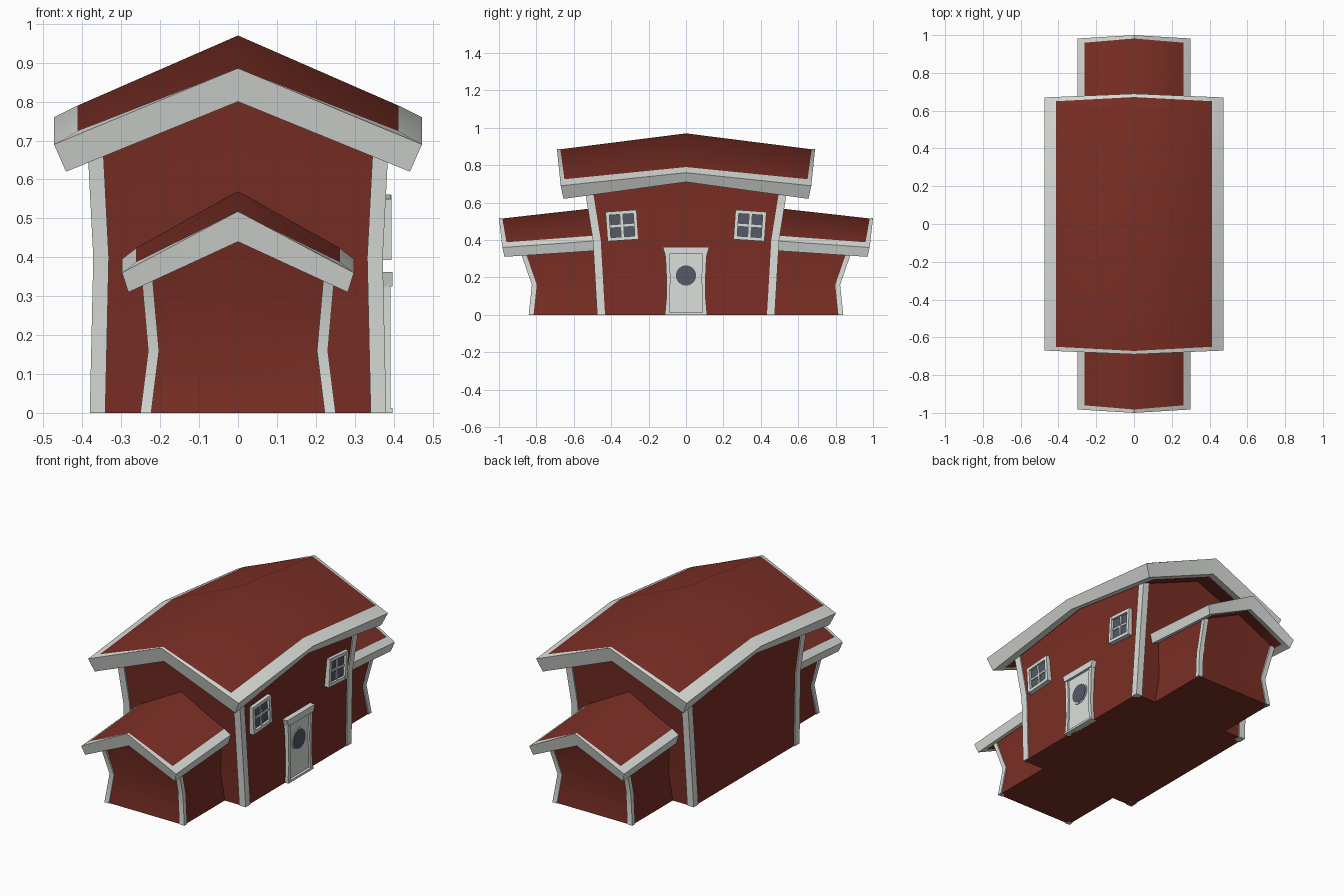
import bpy, bmesh, math
from mathutils import Matrix, Vector

if "Cube" in bpy.data.objects:
    bpy.data.objects.remove(bpy.data.objects["Cube"])


def material(name, rgb):
    m = bpy.data.materials.new(name)
    m.diffuse_color = (*rgb, 1)
    m.use_nodes = True
    m.node_tree.nodes["Principled BSDF"].inputs["Base Color"].default_value = m.diffuse_color
    return m


RED = material("barn red", (0.195, 0.028, 0.018))
WHITE = material("trim white", (0.71, 0.74, 0.70))
GLASS = material("slate glass", (0.09, 0.10, 0.135))


def make(name, bm, mat, cut=None, angle=35):
    """Turn a bmesh into an object; cut keeps y < -cut and mirrors it to the back."""
    bmesh.ops.remove_doubles(bm, verts=bm.verts, dist=1e-5)
    bmesh.ops.recalc_face_normals(bm, faces=bm.faces)
    if cut:
        bmesh.ops.bisect_plane(bm, geom=bm.verts[:] + bm.edges[:] + bm.faces[:],
                               plane_co=(0, -cut, 0), plane_no=(0, 1, 0), clear_outer=True)
    me = bpy.data.meshes.new(name)
    bm.to_mesh(me)
    bm.free()
    me.materials.append(mat)
    ob = bpy.data.objects.new(name, me)
    bpy.context.collection.objects.link(ob)
    if cut:
        mod = ob.modifiers.new("mirror", "MIRROR")
        mod.use_axis = (False, True, False)
    bpy.ops.object.select_all(action="DESELECT")
    ob.select_set(True)
    bpy.context.view_layer.objects.active = ob
    bpy.ops.object.shade_smooth_by_angle(angle=math.radians(angle))
    return ob


def loft(bm, loops, cap_ends=False):
    rings = [[bm.verts.new(p) for p in loop] for loop in loops]
    n = len(rings[0])
    for a, b in zip(rings, rings[1:]):
        for i in range(n):
            j = (i + 1) % n
            bm.faces.new((a[i], a[j], b[j], b[i]))
    bm.faces.new(rings[0])
    if cap_ends:
        bm.faces.new(rings[-1])


# order of corners and side middles around a rectangle
RING = [(-1, -1), (0, -1), (1, -1), (1, 0), (1, 1), (0, 1), (-1, 1), (-1, 0)]


def point(spec, i, j):
    """Sagging gable surface: x, y, y at gable, z corner, z side, z gable, z centre."""
    x, y, yg, zc, zs, zg, zm = spec
    z = {(1, 1): zc, (1, 0): zs, (0, 1): zg, (0, 0): zm}[(abs(i), abs(j))]
    return (i * x, j * (y if i else yg), z)


def roof(name, outer_top, outer_low, inner_low, inner_top, cut=None):
    # red roof deck and soffit
    bm = bmesh.new()
    for spec in (inner_top, inner_low):
        for i in (-1, 1):
            for j in (-1, 1):
                bm.faces.new([bm.verts.new(point(spec, *k))
                              for k in ((i, j), (0, j), (0, 0), (i, 0))])
    make(name, bm, RED, cut, 60).data.update()
    # white edge board around the roof
    bm = bmesh.new()
    rings = [[bm.verts.new(point(s, *k)) for k in RING]
             for s in (inner_top, outer_top, outer_low, inner_low)]
    for a, b in zip(rings, rings[1:]):
        for k in range(8):
            m = (k + 1) % 8
            bm.faces.new((a[k], a[m], b[m], b[k]))
    make(name + "_edge", bm, WHITE, cut, 50)


def walls(name, levels, top, post, cut=None):
    """Walls through (x, y, z) corner levels up to the gable, plus corner boards."""
    bm = bmesh.new()
    loops = [[(i * x, j * y, z) for i, j in RING] for x, y, z in levels]
    loops.append([point(top, *k) for k in RING])
    loft(bm, loops)
    make(name, bm, RED, cut, 40)
    w, d = post
    bm = bmesh.new()
    e = 0.006
    for i in (-1, 1):
        for j in (-1, 1):
            loft(bm, [[(i * (x + a), j * (y + b), z)
                       for a, b in ((e, e), (-w, e), (-w, -d), (e, -d))]
                      for x, y, z in levels + [(top[0], top[1], top[3] - 0.01)]], True)
    make(name + "_corner_boards", bm, WHITE, cut)


# main house
walls("main_walls", [(0.375, 0.469, 0), (0.366, 0.492, 0.4)],
      (0.38, 0.535, 0.535, 0.68, 0.76, 0.83, 0.9), (0.034, 0.036))
roof("main_roof",
     (0.473, 0.67, 0.69, 0.69, 0.76, 0.886, 0),
     (0.442, 0.655, 0.665, 0.62, 0.71, 0.80, 0),
     (0.385, 0.62, 0.63, 0.645, 0.735, 0.80, 0.88),
     (0.412, 0.65, 0.672, 0.725, 0.79, 0.885, 0.97))

# lower wings at front and back
walls("wing_walls", [(0.245, 0.835, 0), (0.225, 0.818, 0.16)],
      (0.241, 0.88, 0.88, 0.35, 0.41, 0.46, 0.5), (0.022, 0.02), 0.45)
roof("wing_roof",
     (0.298, 0.982, 1.0, 0.36, 0.43, 0.518, 0),
     (0.282, 0.97, 0.98, 0.31, 0.375, 0.44, 0),
     (0.245, 0.945, 0.955, 0.33, 0.39, 0.445, 0.55),
     (0.262, 0.96, 0.982, 0.388, 0.46, 0.515, 0.625), 0.47)


def prism(bm, pts, x0, x1):
    loft(bm, [[(x, y, z) for y, z in pts] for x in (x0, x1)], True)


def rect(y0, y1, z0, z1):
    return [(y0, z0), (y1, z0), (y1, z1), (y0, z1)]


# door on the right side: panel, waisted jambs, lintel
bm = bmesh.new()
prism(bm, rect(-0.095, 0.095, 0.0, 0.34), 0.36, 0.382)
make("door_panel", bm, WHITE)
bm = bmesh.new()
for s in (-1, 1):
    prism(bm, [(s * y, z) for y, z in ((0.09, 0), (0.113, 0), (0.104, 0.1), (0.106, 0.25),
                                       (0.113, 0.34), (0.09, 0.34), (0.083, 0.2))], 0.36, 0.392)
prism(bm, [(-0.113, 0.325), (0.113, 0.325), (0.124, 0.362), (-0.124, 0.362)], 0.36, 0.397)
prism(bm, rect(-0.113, 0.113, 0, 0.012), 0.36, 0.397)
make("door_frame", bm, WHITE)


def circle(r):
    return [(r * math.cos(k * math.pi / 12), 0.21 + r * math.sin(k * math.pi / 12))
            for k in range(24)]


# round door window
bm = bmesh.new()
prism(bm, circle(0.062), 0.375, 0.386)
make("door_window_rim", bm, WHITE)
bm = bmesh.new()
prism(bm, circle(0.054), 0.38, 0.388)
make("door_glass", bm, GLASS)

# two slightly crooked four-pane windows on the right side
for name, y, tilt in (("front", -0.342, 4), ("back", 0.342, -4)):
    place = Matrix.Translation((0, y, 0.477)) @ Matrix.Rotation(math.radians(tilt), 4, "X")
    bm = bmesh.new()
    for s in (-1, 1):
        a, b = sorted((s * 0.064, s * 0.083))
        prism(bm, rect(a, b, -0.078, 0.078), 0.36, 0.394)
        a, b = sorted((s * 0.06, s * 0.079))
        prism(bm, rect(-0.083, 0.083, a, b), 0.36, 0.393)
    prism(bm, rect(-0.006, 0.006, -0.065, 0.065), 0.36, 0.386)
    prism(bm, rect(-0.065, 0.065, -0.006, 0.006), 0.36, 0.385)
    bm.transform(place)
    make(name + "_window_frame", bm, WHITE)
    bm = bmesh.new()
    prism(bm, rect(-0.066, 0.066, -0.062, 0.062), 0.372, 0.380)
    bm.transform(place)
    make(name + "_window_glass", bm, GLASS)
